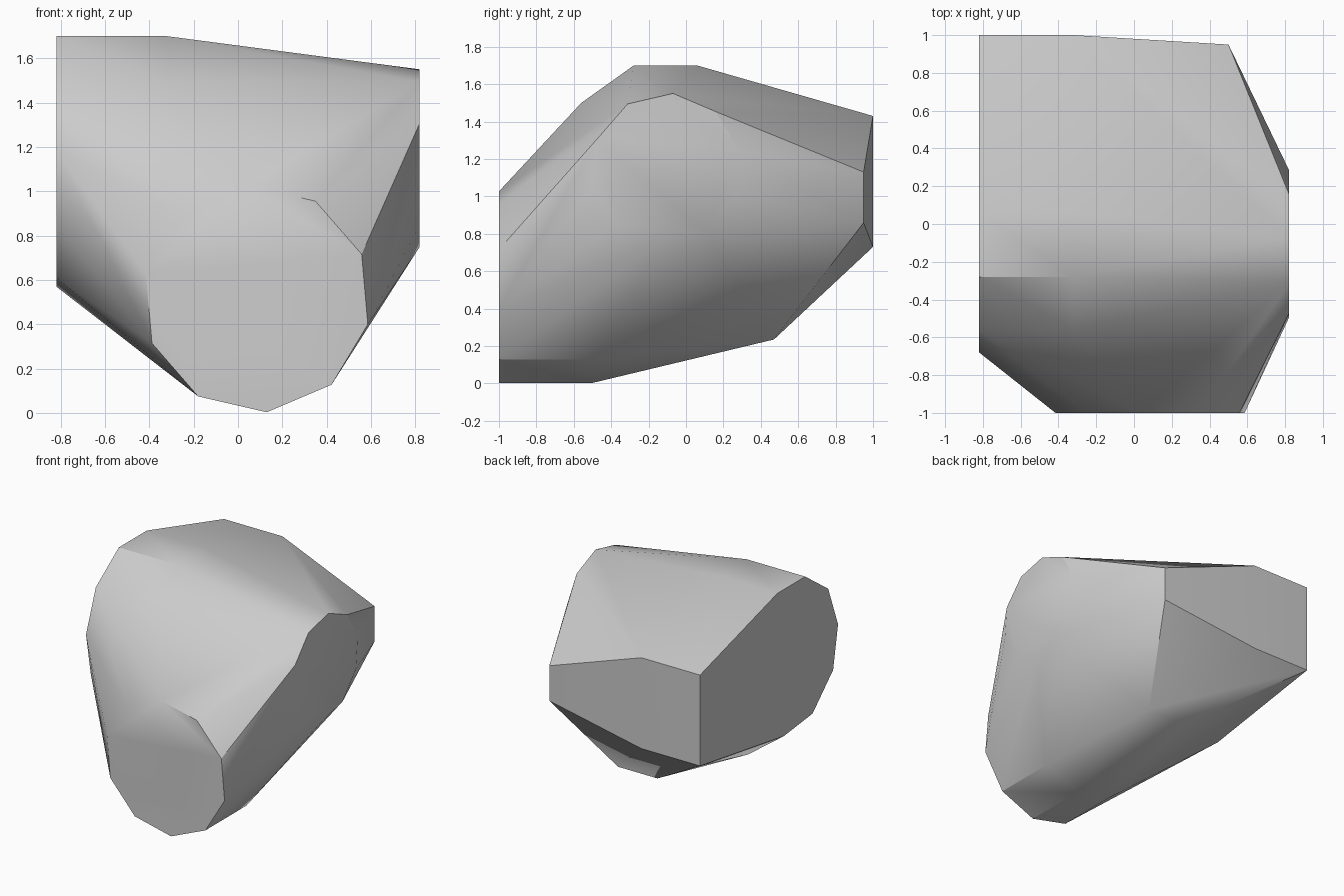
import bpy, bmesh, math

cube = bpy.data.objects.get("Cube")
if cube:
    bpy.data.objects.remove(cube, do_unlink=True)

grey = bpy.data.materials.new("light_grey")
grey.use_nodes = True
colour = (0.6, 0.6, 0.6, 1)
grey.diffuse_color = colour
grey.node_tree.nodes["Principled BSDF"].inputs["Base Color"].default_value = colour


def decagon(u, v, radius, start):
    """Regular ten-sided ring as pairs of coordinates."""
    angles = [math.radians(start + 36 * i) for i in range(10)]
    return [(u + radius * math.cos(a), v + radius * math.sin(a)) for a in angles]


points = []

# Front pipe end, running back from the flat front cap
for x, z in decagon(0.085, 0.515, 0.514, 95):
    points += [(x, -1, z), (x, -0.5, z)]

# Right-hand pipe end
points += [(0.82, y, z) for y, z in decagon(-0.105, 1.15, 0.402, 85)]

# Wide side body, with a square back corner
side = [(1, 1.43), (0.06, 1.70), (-0.28, 1.70), (-0.56, 1.50), (-0.68, 1.18),
        (-0.62, 0.85), (-0.37, 0.61), (-0.02, 0.57), (1, 0.73)]
for y, z in side:
    points += [(-0.82, y, z), (-0.32, y, z)]

# Tapered back end and lower rear edge
points += [(0.5, 0.95, 1.13), (0.5, 0.95, 0.86)]
points += [(-0.085, 0.47, 0.235), (0.25, 0.47, 0.235)]

# Wrap everything in one convex shell
bm = bmesh.new()
for p in points:
    bm.verts.new(p)
hull = bmesh.ops.convex_hull(bm, input=bm.verts)
unused = {g for g in hull["geom_interior"] + hull["geom_unused"]
          if isinstance(g, bmesh.types.BMVert)}
bmesh.ops.delete(bm, geom=list(unused), context="VERTS")
bmesh.ops.dissolve_limit(bm, angle_limit=math.radians(1),
                         verts=bm.verts, edges=bm.edges)
bmesh.ops.recalc_face_normals(bm, faces=bm.faces)

mesh = bpy.data.meshes.new("convex_shell")
bm.to_mesh(mesh)
bm.free()
mesh.materials.append(grey)
shell = bpy.data.objects.new("convex_shell", mesh)
bpy.context.collection.objects.link(shell)

# Soft shading with the sharp rims kept
bpy.ops.object.select_all(action="DESELECT")
shell.select_set(True)
bpy.context.view_layer.objects.active = shell
bpy.ops.object.shade_smooth_by_angle(angle=math.radians(30))
